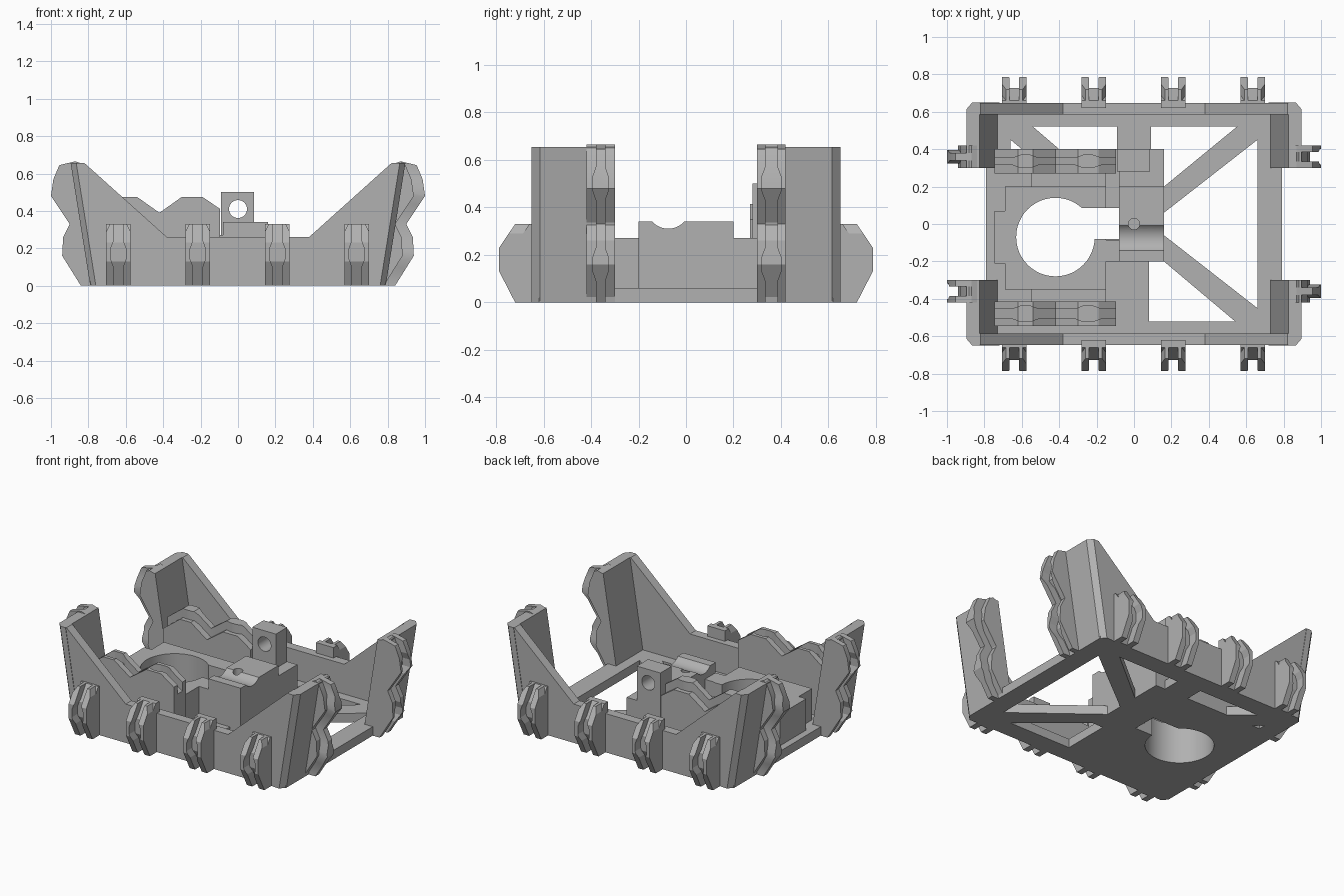
import bpy, bmesh, math

if "Cube" in bpy.data.objects:
    bpy.data.objects.remove(bpy.data.objects["Cube"], do_unlink=True)

grey = bpy.data.materials.new("plain_grey")
grey.use_nodes = True
grey.diffuse_color = (0.44, 0.44, 0.44, 1)
grey.node_tree.nodes["Principled BSDF"].inputs["Base Color"].default_value = grey.diffuse_color


# Placement rules: outline coordinates a, b and extrusion t to x, y, z
def along_x(a, b, t): return (t, a, b)
def along_y(a, b, t): return (a, t, b)
def along_z(a, b, t): return (a, b, t)


def prism(name, outline, lo, hi, place=along_z):
    bm = bmesh.new()
    low = [bm.verts.new(place(a, b, lo)) for a, b in outline]
    high = [bm.verts.new(place(a, b, hi)) for a, b in outline]
    bm.faces.new(low)
    bm.faces.new(high)
    n = len(outline)
    for i in range(n):
        j = (i + 1) % n
        bm.faces.new((low[i], low[j], high[j], high[i]))
    bmesh.ops.recalc_face_normals(bm, faces=bm.faces)
    mesh = bpy.data.meshes.new(name)
    bm.to_mesh(mesh)
    bm.free()
    mesh.materials.append(grey)
    ob = bpy.data.objects.new(name, mesh)
    bpy.context.collection.objects.link(ob)
    return ob


def box(name, x, y, z):
    return prism(name, [(x[0], y[0]), (x[1], y[0]), (x[1], y[1]), (x[0], y[1])], *z)


def circle(a, b, r, n=48):
    return [(a + r * math.cos(math.tau * i / n), b + r * math.sin(math.tau * i / n)) for i in range(n)]


def combine(ob, tool, operation="DIFFERENCE"):
    mod = ob.modifiers.new("cut", "BOOLEAN")
    mod.operation, mod.object, mod.solver = operation, tool, "EXACT"
    bpy.context.view_layer.objects.active = ob
    bpy.ops.object.modifier_apply(modifier=mod.name)
    bpy.data.objects.remove(tool, do_unlink=True)


# Connector: u runs along it, d is the depth outward, w is the width
def connector(name, outer, inner, centres, half, place, male=False, top=None):
    by_width = lambda a, b, t: place(a, b, t)
    by_depth = lambda a, b, t: place(a, t, b)
    core = [(u, d - 0.06) for u, d in outer] + inner
    prism(name + "_core", core, -half, half, by_width)
    thin, wide = (0.02, 0.036) if male else (0.025, 0.042)
    wave = [(-1, thin)]
    for c in centres:
        wave += [(c - 0.07, thin), (c - 0.025, wide), (c + 0.025, wide), (c + 0.07, thin)]
    wave.append((1, thin))
    if male:
        shapes = [wave + [(u, -w) for u, w in reversed(wave)]]
    else:
        rim = [(1, half), (-1, half)]
        if top:
            wave[-1] = (top, thin)
            rim = [(top, half - 0.02), (top - 0.04, half), (-1, half)]
        shapes = [[(u, s * w) for u, w in wave + rim] for s in (-1, 1)]
    for i, shape in enumerate(shapes):
        blade = prism(f"{name}_blade_{i + 1}", shape, -2, 2, by_depth)
        combine(blade, prism("blade_limit", outer + inner, -0.3, 0.3, by_width), "INTERSECT")


# Base plate with openings between the beams
base = box("base_plate", (-0.79, 0.79), (-0.62, 0.62), (0, 0.06))
openings = [
    [(0.66, 0.45), (0.16, 0.06), (0.16, -0.06), (0.66, -0.45)],
    [(0.09, 0.52), (0.09, 0.4), (0.16, 0.4), (0.16, 0.2), (0.55, 0.52)],
    [(0.08, -0.52), (0.54, -0.52), (0.16, -0.2), (0.08, -0.2)],
    [(-0.54, 0.52), (-0.09, 0.52), (-0.09, 0.4), (-0.4, 0.4)],
    [(-0.66, 0.45), (-0.66, 0.4), (-0.6, 0.4)],
]
for outline in openings:
    combine(base, prism("opening", outline, -0.1, 0.2))

# Holder around the round opening
holder = box("holder", (-0.69, -0.15), (-0.35, 0.2), (0.06, 0.27))
bridge = box("holder_bridge", (-0.55, -0.15), (-0.42, 0.27), (0.06, 0.2))
step = box("holder_step", (-0.745, -0.69), (-0.21, 0.07), (0.06, 0.27))
for part in (base, holder, bridge):
    combine(part, prism("round_cut", circle(-0.42, -0.07, 0.21), -0.1, 0.5))
    combine(part, box("slot_cut", (-0.4, -0.08), (-0.08, 0.085), (-0.1, 0.5)))

# Central block with a groove, a screw hole and a low shelf
block = box("central_block", (-0.08, 0.16), (-0.2, 0.2), (0.06, 0.34))
combine(block, prism("groove_cut", circle(-0.075, 0.4, 0.09), -0.3, 0.3, along_x))
combine(block, prism("screw_cut", circle(0, 0, 0.03, 24), 0.15, 0.5))
box("block_shelf", (-0.08, 0.16), (0.2, 0.4), (0.06, 0.27))
box("block_foot", (-0.15, -0.08), (-0.2, -0.085), (0.06, 0.27))
tower = box("tower", (-0.09, 0.085), (0.28, 0.4), (0.2, 0.5))
combine(tower, prism("tower_hole", circle(0, 0.41, 0.048), 0, 0.6, along_y))

# Long walls with raised ends
wall = [(-0.75, 0), (0.75, 0), (0.85, 0.655), (0.82, 0.655), (0.38, 0.26),
        (-0.38, 0.26), (-0.82, 0.655), (-0.85, 0.655)]
for side, s in (("front", -1), ("back", 1)):
    prism(side + "_wall", wall, s * 0.585, s * 0.647, along_y)

    # Leaning corner plates with a bevelled outer edge
    for end, e in (("right", -1), ("left", 1)):
        plan = [(0.72, 0.3), (0.79, 0.3), (0.79, 0.615), (0.76, 0.65), (0.72, 0.65)]
        prism(f"{side}_{end}_corner_plate", plan, 0, 0.655,
              lambda a, b, t, s=s, e=e: (e * (a + t * 0.16), s * b, t))

        # Double connectors on the corner plates
        outer = [(0, 0.84), (0.16, 0.94), (0.26, 0.935), (0.33, 0.9),
                 (0.48, 1.0), (0.57, 0.987), (0.645, 0.955)]
        inner = [(0.665, 0.87), (0.655, 0.84), (0, 0.74)]
        connector(f"{side}_{end}_connector", outer, inner, (0.16, 0.5), 0.06,
                  lambda u, d, w, s=s, e=e: (e * d, s * 0.36 + w, u), male=(s * e < 0))

    # Single connectors along the long walls
    for i, x in enumerate((-0.64, -0.215, 0.21, 0.635)):
        outer = [(0, 0.72), (0.13, 0.787), (0.23, 0.787), (0.33, 0.72)]
        inner = [(0.33, 0.62), (0, 0.62)]
        connector(f"{side}_connector_{i + 1}", outer, inner, (0.17,), 0.065,
                  lambda u, d, w, s=s, x=x: (x + w, s * d, u), top=0.33)

# Upright double connectors beside the holder
for name, y, male in (("front_rail", -0.48, False), ("back_rail", 0.335, True)):
    outer = [(-0.745, 0.38), (-0.62, 0.475), (-0.54, 0.475), (-0.42, 0.39),
             (-0.3, 0.475), (-0.19, 0.475), (-0.095, 0.41)]
    inner = [(-0.095, 0.05), (-0.745, 0.05)]
    connector(name, outer, inner, (-0.58, -0.245), 0.065,
              lambda u, d, w, y=y: (u, y + w, d), male=male)

# Crisp edges with smooth round cuts
bpy.ops.object.select_all(action="DESELECT")
for ob in bpy.context.scene.objects:
    if ob.type == "MESH":
        ob.select_set(True)
        bpy.context.view_layer.objects.active = ob
bpy.ops.object.shade_smooth_by_angle(angle=math.radians(20))
